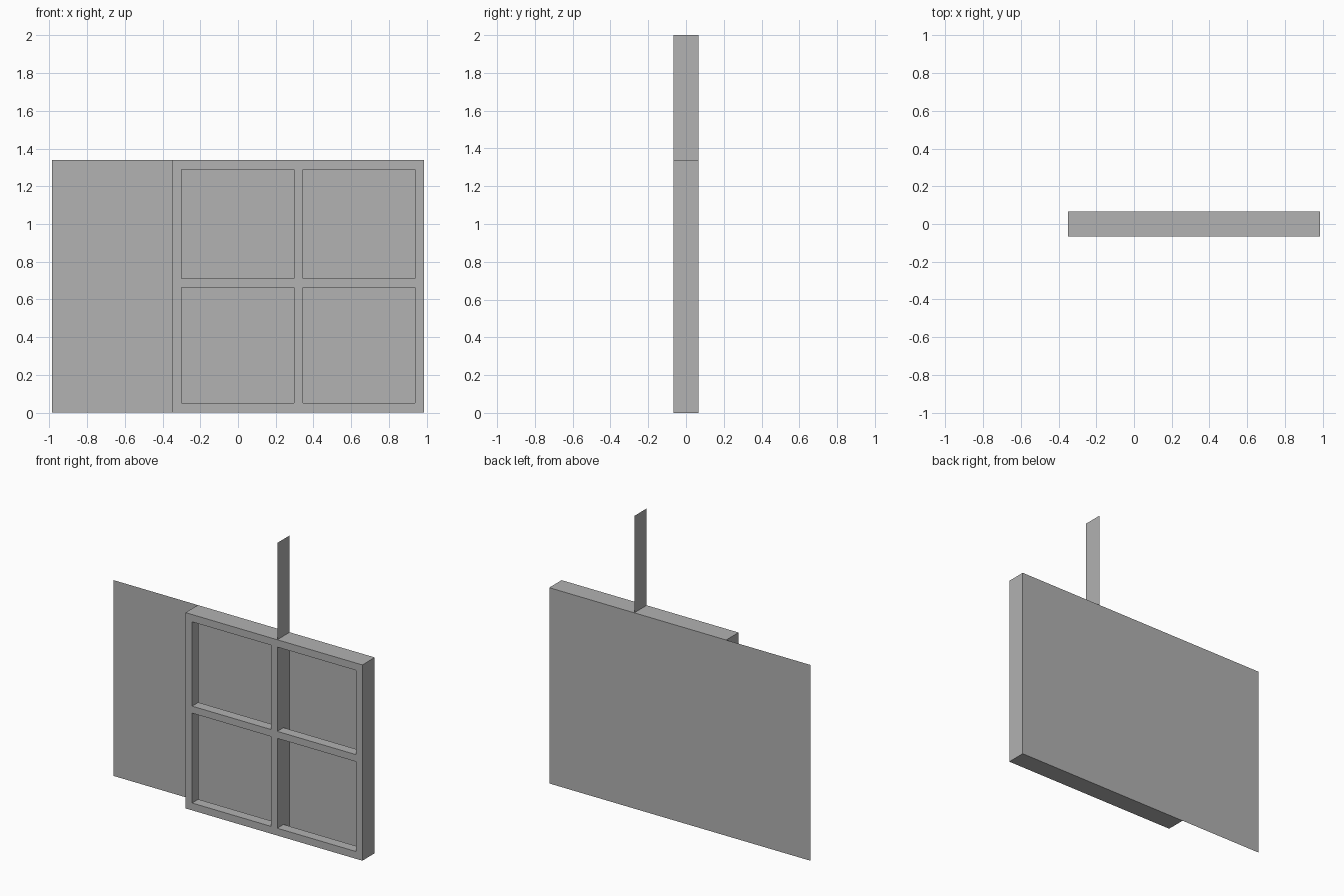
import bpy
import bmesh
from mathutils import Vector

cube = bpy.data.objects.get("Cube")
if cube:
    bpy.data.objects.remove(cube, do_unlink=True)

WIDTH = 0.987     # half width of the back panel
HEIGHT = 1.338    # height of panel and frame
DEPTH = 0.067     # half depth of the frame
LEFT = -0.35      # outer edge of the frame
XS = [LEFT, -0.3, 0.298, 0.344, 0.938, WIDTH]
ZS = [0, 0.05, 0.664, 0.712, 1.288, HEIGHT]

grey = bpy.data.materials.new("plain grey")
grey.use_nodes = True
colour = (0.445, 0.445, 0.445, 1)
grey.diffuse_color = colour
grey.node_tree.nodes["Principled BSDF"].inputs["Base Color"].default_value = colour


def finish(name, bm):
    mesh = bpy.data.meshes.new(name)
    bm.to_mesh(mesh)
    bm.free()
    mesh.materials.append(grey)
    obj = bpy.data.objects.new(name, mesh)
    bpy.context.collection.objects.link(obj)
    return obj


def sheet(name, corners):
    bm = bmesh.new()
    bm.faces.new([bm.verts.new(c) for c in corners])
    return finish(name, bm)


def extrude_back(bm, edges, distance):
    result = bmesh.ops.extrude_edge_only(bm, edges=edges)
    verts = [g for g in result["geom"] if isinstance(g, bmesh.types.BMVert)]
    bmesh.ops.translate(bm, verts=verts, vec=Vector((0, distance, 0)))


# Window frame: front bars, shallow reveals around openings, full-depth outer rim
bm = bmesh.new()
grid = [[bm.verts.new((x, -DEPTH, z)) for z in ZS] for x in XS]
for i in range(len(XS) - 1):
    for j in range(len(ZS) - 1):
        if i % 2 and j % 2:
            continue    # odd cells are the four openings
        bm.faces.new((grid[i][j], grid[i + 1][j], grid[i + 1][j + 1], grid[i][j + 1]))


def on_rim(edge):
    a, b = (v.co for v in edge.verts)
    return any(abs(a[k] - s) < 1e-4 and abs(b[k] - s) < 1e-4
               for k, s in ((0, LEFT), (0, WIDTH), (2, 0), (2, HEIGHT)))


border = [e for e in bm.edges if e.is_boundary]
rim = [e for e in border if on_rim(e)]
reveals = [e for e in border if not on_rim(e)]
extrude_back(bm, rim, DEPTH * 2)
extrude_back(bm, reveals, DEPTH)
bmesh.ops.recalc_face_normals(bm, faces=bm.faces)
# Keep the front bars facing forward
front = next(f for f in bm.faces if abs(f.normal.y) > 0.9)
if front.normal.y > 0:
    bmesh.ops.reverse_faces(bm, faces=bm.faces)
finish("window_frame", bm)

# Thin wide panel behind the frame
sheet("back_panel", [(WIDTH, DEPTH, 0), (-WIDTH, DEPTH, 0),
                     (-WIDTH, DEPTH, HEIGHT), (WIDTH, DEPTH, HEIGHT)])

# Tall thin strip along the centre bar, rising above the frame
x = XS[3]
sheet("upright_strip", [(x, -DEPTH, 0), (x, DEPTH, 0), (x, DEPTH, 2), (x, -DEPTH, 2)])
